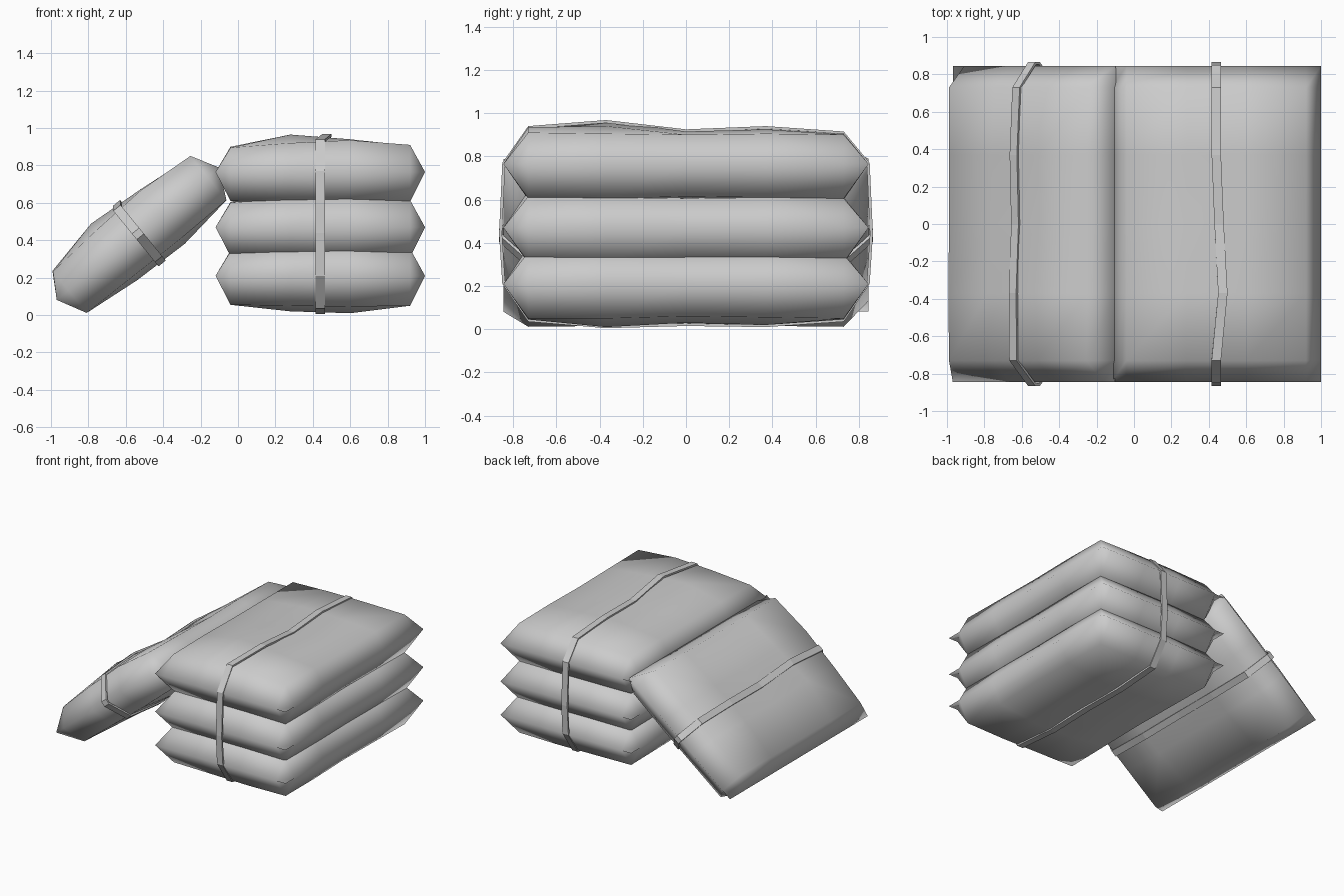
import bpy, bmesh, math
from mathutils import Matrix, Vector

cube = bpy.data.objects.get("Cube")
if cube:
    bpy.data.objects.remove(cube, do_unlink=True)

grey = bpy.data.materials.new("warm_grey_cloth")
grey.use_nodes = True
COLOR = (0.6, 0.6, 0.6, 1)
grey.diffuse_color = COLOR
grey.node_tree.nodes["Principled BSDF"].inputs["Base Color"].default_value = COLOR

# Sack grid: outer lines are the seam, inner lines the padded top and bottom
XS = (-.56, -.48, -.16, .16, .48, .56)
YS = (-.845, -.73, -.37, 0, .37, .73, .845)
TOP = ((.13, .135, .13, .13, .13),
       (.155, .2, .15, .165, .14),
       (.17, .175, .15, .16, .14),
       (.145, .14, .135, .14, .135))
BOTTOM = ((.155, .15, .145, .15, .155),
          (.16, .19, .185, .18, .16),
          (.165, .2, .18, .19, .165),
          (.16, .16, .15, .155, .16))


def finish(name, bm, matrix):
    bmesh.ops.recalc_face_normals(bm, faces=bm.faces)
    mesh = bpy.data.meshes.new(name)
    bm.to_mesh(mesh)
    bm.free()
    mesh.materials.append(grey)
    obj = bpy.data.objects.new(name, mesh)
    obj.matrix_world = matrix
    bpy.context.collection.objects.link(obj)
    return obj


def sack(name, matrix):
    bm = bmesh.new()
    nx, ny = len(XS), len(YS)
    seam = {}
    for heights, sign in ((TOP, 1), (BOTTOM, -1)):
        grid = {}
        for i, x in enumerate(XS):
            for j, y in enumerate(YS):
                if i in (0, nx - 1) or j in (0, ny - 1):
                    if (i, j) not in seam:
                        seam[i, j] = bm.verts.new((x, y, 0))
                    grid[i, j] = seam[i, j]
                else:
                    grid[i, j] = bm.verts.new((x, y, sign * heights[i - 1][j - 1]))
        for i in range(nx - 1):
            for j in range(ny - 1):
                bm.faces.new((grid[i, j], grid[i + 1, j], grid[i + 1, j + 1], grid[i, j + 1]))
    for face in bm.faces:
        face.smooth = True
    return finish(name, bm, matrix)


def strap(name, path, matrix, width=.05, thick=.014):
    """Flat band swept round a closed (y, z, sideways shift) path."""
    bm = bmesh.new()
    rings = []
    for k, (y, z, shift) in enumerate(path):
        before, after = path[k - 1], path[(k + 1) % len(path)]
        along = Vector((after[0] - before[0], after[1] - before[1])).normalized()
        inward = Vector((along.y, -along.x)) * thick
        a, b = shift - width / 2, shift + width / 2
        rings.append([bm.verts.new(p) for p in (
            (a, y, z), (b, y, z),
            (b, y + inward.x, z + inward.y), (a, y + inward.x, z + inward.y))])
    for k, ring in enumerate(rings):
        nxt = rings[(k + 1) % len(rings)]
        for s in range(4):
            t = (s + 1) % 4
            bm.faces.new((ring[s], ring[t], nxt[t], nxt[s]))
    return finish(name, bm, matrix)


# Three stacked sacks
for name, z in (("bottom_sack", .21), ("middle_sack", .47), ("top_sack", .765)):
    sack(name, Matrix.Translation((.44, 0, z)))

# Fourth sack leaning against the stack
lean = Matrix.Translation((-.535, 0, .435)) @ Matrix.Rotation(math.radians(-39.2), 4, 'Y')
sack("leaning_sack", lean)

# Strap round the whole stack
stack_path = [(-.85, .77, 0), (-.73, .94, 0), (-.37, .968, .035), (0, .925, .015),
              (.37, .94, 0), (.73, .915, 0), (.85, .77, 0), (.865, .44, 0),
              (.85, .21, 0), (.73, .035, 0), (.37, .01, 0), (0, .015, 0),
              (-.37, .005, 0), (-.73, .035, 0), (-.85, .21, 0), (-.865, .44, 0)]
strap("stack_strap", stack_path, Matrix.Translation((.44, 0, 0)))

# Strap round the leaning sack
lean_path = [(-.865, .02, 0), (-.73, .178, 0), (-.37, .2, .015), (0, .162, 0),
             (.37, .175, 0), (.73, .152, 0), (.865, .02, 0), (.865, -.02, 0),
             (.73, -.175, 0), (.37, -.197, 0), (0, -.193, 0), (-.37, -.205, 0),
             (-.73, -.175, 0), (-.865, -.02, 0)]
strap("leaning_strap", lean_path, lean)
